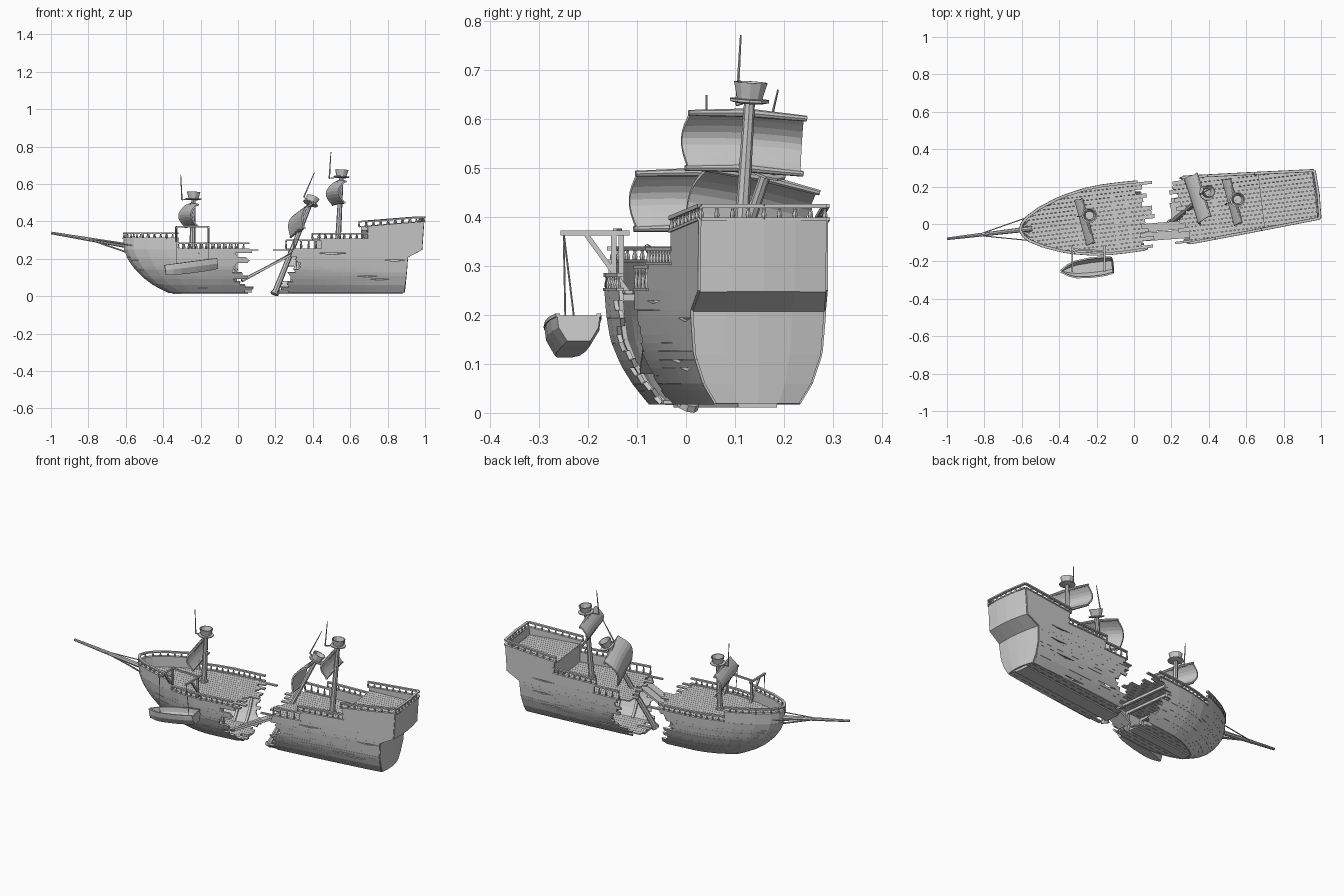
import bpy, bmesh, math, random
from mathutils import Matrix, Vector

if "Cube" in bpy.data.objects:
    bpy.data.objects.remove(bpy.data.objects["Cube"])

random.seed(4)
R = random.uniform
I = Matrix()
HULL = Matrix.Translation((0, 0.041, 0)) @ Matrix.Rotation(math.radians(6.85), 4, 'Z')


def finish(name, bm, M=I, solid=0):
    bmesh.ops.recalc_face_normals(bm, faces=bm.faces)
    me = bpy.data.meshes.new(name)
    bm.to_mesh(me)
    bm.free()
    ob = bpy.data.objects.new(name, me)
    bpy.context.collection.objects.link(ob)
    ob.matrix_world = M
    if solid:
        m = ob.modifiers.new("thickness", 'SOLIDIFY')
        m.thickness, m.offset = solid, 0
    return ob


def beam(bm, p, q, w, h):
    p, q = Vector(p), Vector(q)
    d = q - p
    M = Matrix.Translation((p + q) / 2) @ d.to_track_quat('Y', 'Z').to_matrix().to_4x4()
    bmesh.ops.create_cube(bm, size=1, matrix=M @ Matrix.Diagonal((w, d.length, h, 1)))


def lathe(bm, prof, n, M):
    rings = [[bm.verts.new(M @ Vector((r * math.cos(i * math.tau / n), r * math.sin(i * math.tau / n), z)))
              for i in range(n)] for r, z in prof]
    for a, b in zip(rings, rings[1:]):
        for i in range(n):
            bm.faces.new((a[i], a[(i + 1) % n], b[(i + 1) % n], b[i]))
    bm.faces.new(rings[0])
    bm.faces.new(rings[-1])


def axis(p, q):
    d = Vector(q) - Vector(p)
    return Matrix.Translation(p) @ Vector((0, 0, 1)).rotation_difference(d).to_matrix().to_4x4(), d.length


def spar(bm, p, q, r0, r1, n=8):
    M, L = axis(p, q)
    lathe(bm, [(r0, 0), (r1, L)], n, M)


def lerp(tab, x):
    if x <= tab[0][0]:
        return tab[0][1]
    for (a, p), (b, q) in zip(tab, tab[1:]):
        if x <= b:
            return p + (q - p) * (x - a) / (b - a)
    return tab[-1][1]


# Hull shape: plan half-width, section factors, stem and stern profiles
PLAN = [(-.615, 0), (-.6, .034), (-.57, .063), (-.5, .102), (-.4, .14), (-.3, .167), (-.2, .181),
        (-.1, .184), (.05, .181), (.3, .176), (.6, .156), (.99, .128)]
MID = [(.02, .53), (.06, .7), (.1, .83), (.15, .94), (.2, .98), (.25, 1)]
AFT = [(.02, .62), (.06, .8), (.12, .95), (.2, 1)]
STEM = [(.02, -.37), (.06, -.45), (.1, -.505), (.15, -.555), (.2, -.59), (.25, -.61), (.33, -.615)]
STERN = [(.02, .88), (.21, .895), (.25, .972), (.4, .982)]
LEVELS = [.02, .034, .048, .062, .078, .094, .11, .127, .144, .16, .177, .194, .21, .23, .25]


def hw(u, z):
    s = lerp(STEM, z)
    if u < s:
        return 0
    u0 = u if u > -.1 else -.615 + (u - s) / (-.1 - s) * .515
    k = min(max((u - .2) / .6, 0), 1)
    return lerp(PLAN, u0) * ((1 - k) * lerp(MID, z) + k * lerp(AFT, z))


def span(a, b, n):
    return [a + (b - a) * i / n for i in range(n + 1)]


def bow_line(z, end):
    s = lerp(STEM, z)
    us = [s + (u + .615) / .515 * (-.1 - s) for u, _ in PLAN[:8] if u < end]
    us += [end] if end < -.1 else span(-.1, end, 3)[1:]
    return [(u, z) for u in us]


def strip(bm, side, lo, hi):
    rows = [[bm.verts.new((u, side * hw(u, z), z)) for u, z in r] for r in (lo, hi)]
    for i in range(len(lo) - 1):
        bm.faces.new((rows[0][i], rows[0][i + 1], rows[1][i + 1], rows[1][i]))


def crack(line):
    return [(u, z - .007 if 1 < i < len(line) - 1 and u > -.3 and R(0, 1) < .03 else z)
            for i, (u, z) in enumerate(line)]


# Side planking with splintered ends
bow, aft = bmesh.new(), bmesh.new()
for side in (-1, 1):
    for z0, z1 in zip(LEVELS, LEVELS[1:]):
        notch = math.sin(math.pi * (z0 - .02) / .23)
        e = .05 - .07 * notch + R(-.04, .04)
        strip(bow, side, bow_line(z0, e), crack(bow_line(z1, e + R(-.015, .015))))
        s = .24 + .06 * notch + R(-.04, .04)
        strip(aft, side, [(u, z0) for u in span(s, lerp(STERN, z0), 9)],
              crack([(u, z1) for u in span(s + R(-.015, .015), lerp(STERN, z1), 9)]))
    # bulwarks and poop sides
    strip(bow, side, bow_line(.25, -.34), bow_line(.31, -.34))
    strip(aft, side, [(u, .25) for u in span(.43, .69, 4)], [(u, .305) for u in span(.43, .69, 4)])
    strip(aft, side, [(u, .25) for u in span(.68, .972, 4)],
          [(u, .372 + .08 * (u - .68)) for u in span(.68, .982, 4)])
# poop front wall
w = hw(.69, .25)
aft.faces.new([aft.verts.new(c) for c in ((.69, -w, .25), (.69, w, .25), (.69, w, .35), (.69, -w, .35))])
finish("bow_hull", bow, HULL, .009)
finish("stern_hull", aft, HULL, .009)

# Transom
bm = bmesh.new()
rows = [[bm.verts.new((lerp(STERN, z) + .012 * (1 - f * f), f * hw(lerp(STERN, z), z), z))
         for f in (-1, -.5, 0, .5, 1)] for z in (.02, .06, .12, .21, .25, .396)]
for p, q in zip(rows, rows[1:]):
    for i in range(4):
        bm.faces.new((p[i], p[i + 1], q[i + 1], q[i]))
finish("transom", bm, HULL, .009)


def planks(name, z, a, b, n):
    bm = bmesh.new()
    top = .184 if z > .1 else .097
    for j in range(n):
        v0, v1 = -top + 2 * top * j / n + .0006, -top + 2 * top * (j + 1) / n - .0006
        us = span(a(), b(), 16)
        for p, q in zip(us, us[1:]):
            c = []
            for u, v in ((p, v0), (q, v0), (q, v1), (p, v1)):
                h = max(hw(u, z) - .003, 0)
                c.append((u, min(max(v, -h), h), z))
            if max(c[3][1] - c[0][1], c[2][1] - c[1][1]) > .001:
                bm.faces.new([bm.verts.new(k) for k in c])
    bmesh.ops.remove_doubles(bm, verts=bm.verts, dist=.0002)
    finish(name, bm, HULL, .007)


# Decks and bottom
planks("bow_deck", .247, lambda: -.605, lambda: R(.02, .12), 16)
planks("bow_bottom", .022, lambda: -.37, lambda: R(-.02, .08), 8)
planks("stern_deck", .247, lambda: R(.2, .29), lambda: .965, 16)
planks("poop_deck", .35, lambda: .685, lambda: .975, 16)
planks("stern_bottom", .022, lambda: R(.19, .27), lambda: .88, 8)

# Keel and inner ribs
bm = bmesh.new()
beam(bm, (-.35, 0, .016), (.05, 0, .016), .05, .01)
beam(bm, (.2, 0, .016), (.88, 0, .016), .08, .01)
for u in (-.3, -.2, -.1, -.03, .34, .44, .56, .7):
    for s in (-1, 1):
        pts = [(u, s * (hw(u, z) - .009), z) for z in (.024, .06, .1, .15, .2, .245)]
        for p, q in zip(pts, pts[1:]):
            beam(bm, p, q, .014, .01)
    beam(bm, (u, -hw(u, .2) + .005, .236), (u, hw(u, .2) - .005, .236), .014, .014)
finish("keel_and_ribs", bm, HULL)


# Railings
def rail(bm, pts, h):
    for p, q in zip(pts, pts[1:]):
        p, q = Vector(p), Vector(q)
        up = Vector((0, 0, h))
        beam(bm, p + up, q + up, .014, .008)
        beam(bm, p, q, .016, .006)
        k = max(1, round((q - p).length / .036))
        for i in range(k):
            lathe(bm, [(.004, 0), (.006, h * .35), (.003, h * .7), (.005, h)], 6,
                  Matrix.Translation(p.lerp(q, i / k)))


bm = bmesh.new()
for s in (-1, 1):
    rail(bm, [(u, s * hw(u, z), z) for u, z in bow_line(.31, -.34)], .026)
    for a, b, z, h in ((-.34, .04, .252, .03), (.28, .44, .252, .046), (.42, .69, .305, .03)):
        rail(bm, [(u, s * hw(u, z), z) for u in span(a, b, 4)], h)
    rail(bm, [(u, s * hw(u, .3), .372 + .08 * (u - .68)) for u in span(.67, .984, 4)], .027)
e = hw(.984, .3)
rail(bm, [(.986, -e, .396), (.992, 0, .396), (.986, e, .396)], .027)
finish("railings", bm, HULL)

# Bowsprit with stays
bm = bmesh.new()
spar(bm, (-.55, 0, .262), (-1.005, 0, .338), .014, .007)
for s in (-1, 1):
    spar(bm, (-.57, s * .062, .27), (-.85, 0, .312), .003, .003, 5)
spar(bm, (-.6, 0, .235), (-.8, 0, .302), .005, .004, 5)
finish("bowsprit", bm, HULL)


# Masts, each with crow's nest, flagpole, sail and yards
def mast(name, base, top, pole0, pole1, drop, height, shift=0):
    bm = bmesh.new()
    M, L = axis(base, top)
    lathe(bm, [(.022, -.002), (.022, .012), (.016, .014), (.011, L + .01)], 8, M)
    lathe(bm, [(.026, L - .006), (.042, L - .002), (.042, L + .003), (.027, L + .004), (.036, L + .038),
               (.031, L + .038), (.023, L + .008)], 10, M)
    spar(bm, pole0, pole1, .004, .002, 6)
    beam(bm, Vector(top), pole0, .005, .005)
    finish(name + "_mast", bm)
    S = M @ Matrix.Translation((0, shift, L - drop)) @ Matrix.Rotation(math.radians(15), 4, 'Z')
    bm = bmesh.new()
    n, m = 8, 6
    g = [[bm.verts.new((-.01 - .034 * math.sin(math.pi * t / n),
                        f * (.119 + .008 * math.sin(math.pi * t / n)),
                        height * (t / n - .5) + .005 * (1 - f * f)))
          for f in span(-1, 1, m)] for t in range(n + 1)]
    for i in range(n):
        for j in range(m):
            bm.faces.new((g[i][j], g[i][j + 1], g[i + 1][j + 1], g[i + 1][j]))
    finish(name + "_sail", bm, S, .008)
    bm = bmesh.new()
    for z in (-height / 2, height / 2):
        for s in (-1, 1):
            spar(bm, (-.01, 0, z + .004), (-.008, s * .125, z - .002), .009, .006)
    finish(name + "_yards", bm, S)


mast("fore", (-.245, .037, .25), (-.238, .046, .52), (-.3, .04, .515), (-.306, .042, .65), .09, .113, -.025)
mast("fallen", (.195, .003, .012), (.388, .165, .495), (.352, .158, .53), (.408, .188, .66), .1, .15)
mast("main", (.532, .105, .25), (.553, .13, .638), (.488, .104, .63), (.497, .112, .772), .086, .113)

# Broken boards bridging the two halves
bm = bmesh.new()
beam(bm, (.02, -.025, .08), (.31, .0, .24), .045, .012)
beam(bm, (.02, -.072, .085), (.32, -.05, .24), .045, .012)
finish("fallen_boards", bm)

# Lifeboat
bm = bmesh.new()
st = [(-.14, .003, .003, -.02), (-.1, .028, .02, -.026), (-.06, .043, .032, -.028), (.02, .05, .037, -.029),
      (.09, .049, .036, -.028), (.138, .042, .03, -.025)]
rows = [[bm.verts.new(c) for c in ((x, -a, .026), (x, -(a + b) / 2 - .003, .002), (x, -b * .75, k),
                                   (x, b * .75, k), (x, (a + b) / 2 + .003, .002), (x, a, .026))]
        for x, a, b, k in st]
for p, q in zip(rows, rows[1:]):
    for i in range(5):
        bm.faces.new((p[i], p[i + 1], q[i + 1], q[i]))
bm.faces.new(rows[-1])
BOAT = (Matrix.Translation((-.25, -.236, .155)) @ Matrix.Rotation(math.radians(6.85), 4, 'Z')
        @ Matrix.Rotation(math.radians(-7.5), 4, 'Y'))
finish("lifeboat", bm, BOAT, .006)
bm = bmesh.new()
for (x, a, _, _), (y, b, _, _) in zip(st, st[1:]):
    for s in (-1, 1):
        beam(bm, (x, s * a, .027), (y, s * b, .027), .009, .007)
finish("lifeboat_gunwale", bm, BOAT)

# Davits and ropes
bm = bmesh.new()
for x, y in ((-.33, -.132), (-.157, -.148)):
    beam(bm, (x, y, .24), (x, y, .372), .011, .011)
    beam(bm, (x, -.115, .368), (x, -.256, .368), .01, .01)
    beam(bm, (x, -.205, .366), (x, -.11, .235), .01, .01)
    spar(bm, (x, -.25, .368), (x, -.236 + .12 * (x + .25), .15 + .13 * (x + .25)), .002, .002, 5)
beam(bm, (-.33, -.135, .372), (-.157, -.145, .372), .009, .009)
finish("davits", bm)
